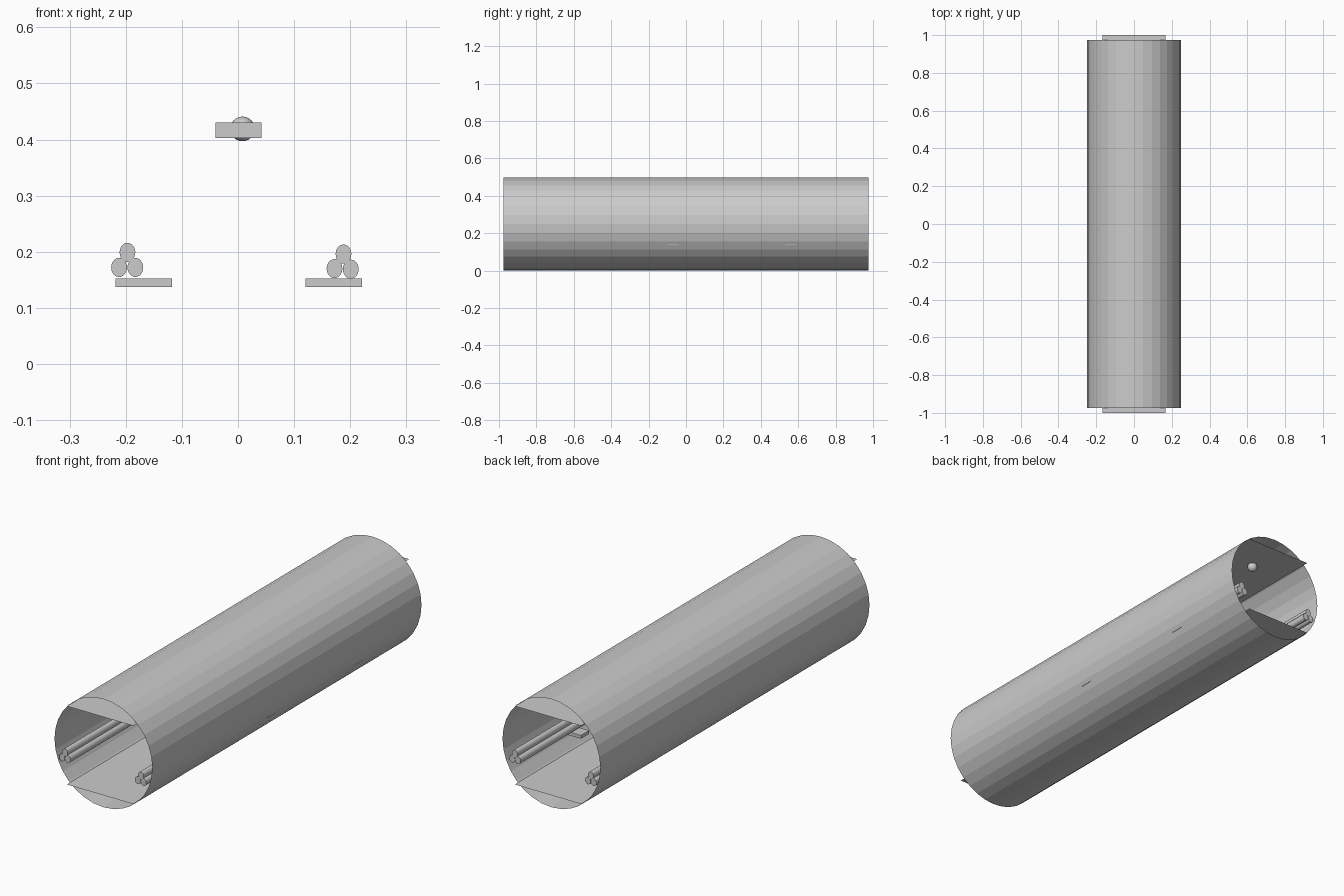
import bpy, bmesh
from math import sin, cos, tau

if "Cube" in bpy.data.objects:
    bpy.data.objects.remove(bpy.data.objects["Cube"])


def make_object(name, bm):
    mesh = bpy.data.meshes.new(name)
    bm.to_mesh(mesh)
    bm.free()
    obj = bpy.data.objects.new(name, mesh)
    bpy.context.collection.objects.link(obj)
    return obj


def tube(name, cx, cz, rx, rz, y0, y1, sides, capped=True):
    """Elliptical tube running along y."""
    bm = bmesh.new()
    rings = [[bm.verts.new((cx + rx * sin(tau * i / sides), y,
                            cz + rz * cos(tau * i / sides)))
              for i in range(sides)] for y in (y0, y1)]
    for i in range(sides):
        j = (i + 1) % sides
        bm.faces.new((rings[0][i], rings[1][i], rings[1][j], rings[0][j]))
    if capped:
        bm.faces.new(rings[0])
        bm.faces.new(rings[1][::-1])
    bmesh.ops.recalc_face_normals(bm, faces=bm.faces)
    return make_object(name, bm)


def box(name, x0, x1, y0, y1, z0, z1):
    bm = bmesh.new()
    bmesh.ops.create_cube(bm, size=1)
    bmesh.ops.scale(bm, vec=(x1 - x0, y1 - y0, z1 - z0), verts=bm.verts)
    bmesh.ops.translate(bm, vec=((x0 + x1) / 2, (y0 + y1) / 2, (z0 + z1) / 2),
                        verts=bm.verts)
    return make_object(name, bm)


def sheet(name, half_width, z):
    bm = bmesh.new()
    w = half_width
    bm.faces.new([bm.verts.new((x, y, z))
                  for x, y in ((-w, -1), (w, -1), (w, 1), (-w, 1))])
    return make_object(name, bm)


# Open thin-walled tunnel with flat facets
tube("tunnel_shell", 0, 0.25, 0.248, 0.248, -0.975, 0.975, 32, capped=False)

# Floor and ceiling sheets, sticking out slightly at both ends
sheet("floor", 0.168, 0.071)
sheet("ceiling", 0.168, 0.43)

# Cable bundles, three on each side
for side, centres in (("left", ((-0.212, 0.172), (-0.183, 0.172), (-0.197, 0.199))),
                      ("right", ((0.172, 0.170), (0.201, 0.169), (0.188, 0.196)))):
    for n, (x, z) in enumerate(centres):
        cable = tube(f"{side}_cable_{n + 1}", x, z, 0.014, 0.017, -0.972, 0.972, 24)
        bpy.context.view_layer.objects.active = cable
        cable.select_set(True)
        bpy.ops.object.shade_smooth_by_angle()
        cable.select_set(False)

# Short shelf brackets carrying the cables
for n, y in enumerate((-0.07, 0.56)):
    box(f"left_bracket_{n + 1}", -0.218, -0.118, y - 0.03, y + 0.03, 0.137, 0.152)
    box(f"right_bracket_{n + 1}", 0.12, 0.221, y - 0.03, y + 0.03, 0.137, 0.152)

# Ceiling lamp housings
for n, y in enumerate((-0.6, 0.0, 0.5)):
    box(f"ceiling_lamp_{n + 1}", -0.04, 0.042, y - 0.08, y + 0.08, 0.403, 0.43)

# Round ceiling sensor near the back end
bm = bmesh.new()
bmesh.ops.create_uvsphere(bm, u_segments=24, v_segments=12, radius=0.022)
for f in bm.faces:
    f.smooth = True
sensor = make_object("ceiling_sensor", bm)
sensor.location = (0.008, 0.83, 0.419)
